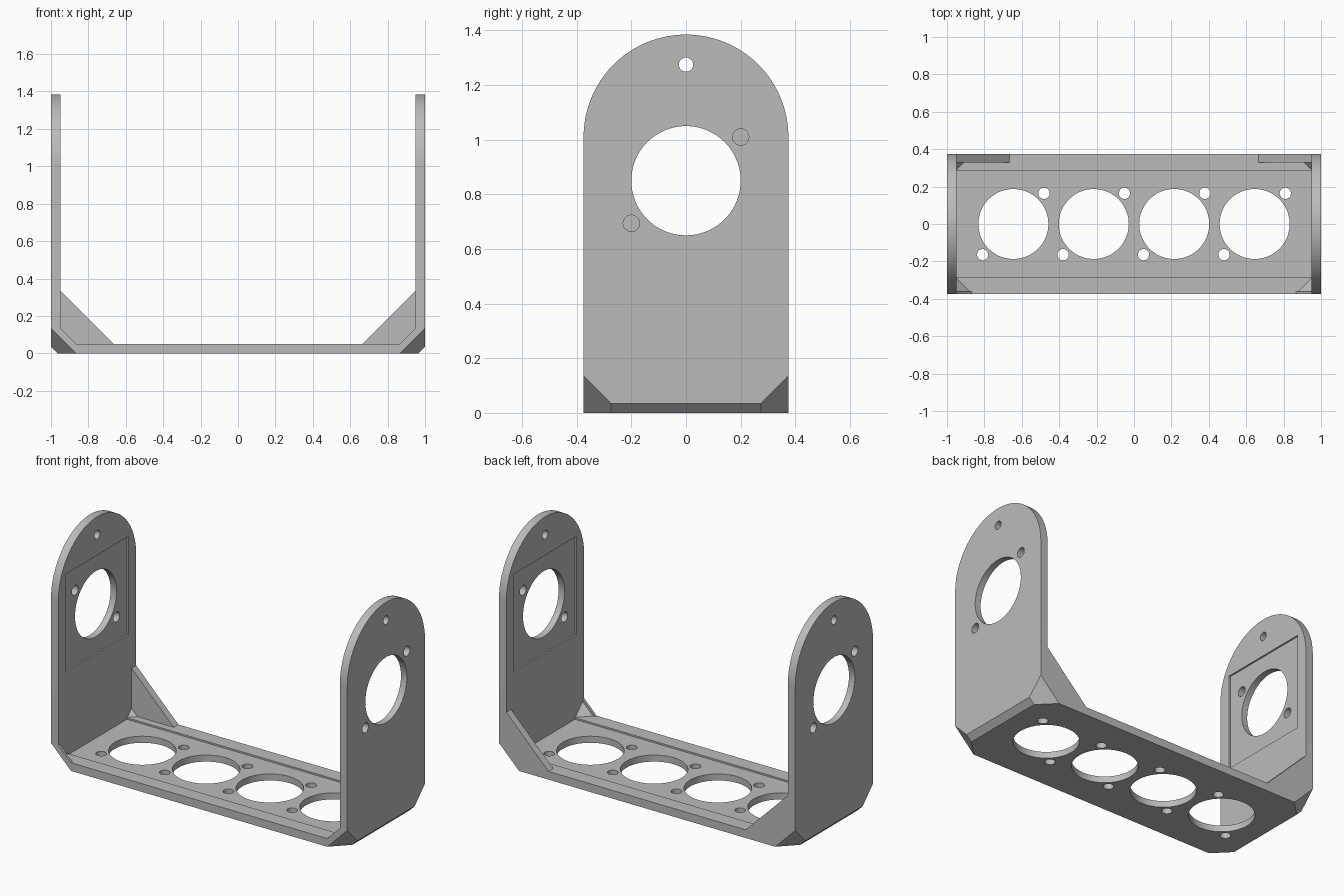
import bpy, bmesh, math
from mathutils import Vector

if "Cube" in bpy.data.objects:
    bpy.data.objects.remove(bpy.data.objects["Cube"], do_unlink=True)

grey = bpy.data.materials.new("plain_grey")
grey.use_nodes = True
grey.diffuse_color = (0.5, 0.5, 0.5, 1)
grey.node_tree.nodes["Principled BSDF"].inputs["Base Color"].default_value = (0.5, 0.5, 0.5, 1)


def to_object(name, bm):
    bmesh.ops.recalc_face_normals(bm, faces=bm.faces)
    mesh = bpy.data.meshes.new(name)
    bm.to_mesh(mesh)
    bm.free()
    mesh.materials.append(grey)
    obj = bpy.data.objects.new(name, mesh)
    bpy.context.collection.objects.link(obj)
    return obj


def prism(name, points, sweep):
    """Extrude a closed outline along a vector."""
    bm = bmesh.new()
    face = bm.faces.new([bm.verts.new(p) for p in points])
    out = bmesh.ops.extrude_face_region(bm, geom=[face], use_keep_orig=True)
    moved = [g for g in out["geom"] if isinstance(g, bmesh.types.BMVert)]
    bmesh.ops.translate(bm, verts=moved, vec=sweep)
    return to_object(name, bm)


def box(name, low, high):
    x, y, z = low
    X, Y, Z = high
    return prism(name, [(x, y, z), (X, y, z), (X, Y, z), (x, Y, z)], (0, 0, Z - z))


def corner(name, apex, sx, sy, leg):
    """Tetrahedron with three square edges running inward and up from its apex."""
    x, y, z = apex
    pts = [(x, y, z), (x - leg, y, z), (x, y - leg, z), (x, y, z + leg)]
    bm = bmesh.new()
    for p in pts:
        bm.verts.new((p[0] * sx, p[1] * sy, p[2]))
    bmesh.ops.convex_hull(bm, input=bm.verts)
    return to_object(name, bm)


def circle(r, n=96):
    return [(r * math.cos(2 * math.pi * i / n), r * math.sin(2 * math.pi * i / n)) for i in range(n)]


def combine(body, tool, operation):
    mod = body.modifiers.new("combine", "BOOLEAN")
    mod.object, mod.operation, mod.solver = tool, operation, "EXACT"
    bpy.context.view_layer.objects.active = body
    bpy.ops.object.modifier_apply(modifier=mod.name)
    bpy.data.objects.remove(tool, do_unlink=True)


def wall_hole(x0, x1, y, z, r):
    tool = prism("hole", [(x0, y + a, z + b) for a, b in circle(r)], (x1 - x0, 0, 0))
    combine(bracket, tool, "DIFFERENCE")


def floor_hole(x, y, r):
    tool = prism("hole", [(x + a, y + b, -0.1) for a, b in circle(r)], (0, 0, 0.3))
    combine(bracket, tool, "DIFFERENCE")


# U-shaped channel with bevelled lower edges
half = [(0.965, 0), (1, 0.035), (1, 1.5), (0.95, 1.5), (0.95, 0.05)]
outline = half + [(-x, z) for x, z in reversed(half)]
bracket = prism("bracket", [(x, -0.5, z) for x, z in outline], (0, 1, 0))

# Rear gussets, small front webs and inner corner fills
for s in (1, -1):
    rear = [(0.97, 0.355), (0.635, 0.02), (0.97, 0.02)]
    combine(bracket, prism("gusset", [(s * x, 0.33, z) for x, z in rear], (0, 0.17, 0)), "UNION")
    web = [(0.97, 0.155), (0.845, 0.03), (0.97, 0.03)]
    combine(bracket, prism("web", [(s * x, -0.5, z) for x, z in web], (0, 0.14, 0)), "UNION")
    for t in (1, -1):
        combine(bracket, corner("fill", (0.97, 0.395, 0.03), s, t, 0.145), "UNION")

# Round the wall tops and trim the depth
arch = [(-0.375, -0.2), (0.375, -0.2)]
arch += [(0.375 * math.cos(math.pi * i / 48), 1.01 + 0.375 * math.sin(math.pi * i / 48)) for i in range(49)]
combine(bracket, prism("arch", [(-1.2, y, z) for y, z in arch], (2.4, 0, 0)), "INTERSECT")

# Cut the four lower corners
for s in (1, -1):
    for t in (1, -1):
        combine(bracket, corner("corner_cut", (1.1, 0.475, -0.1), s, t, 0.435), "DIFFERENCE")

# Shallow recesses in the floor and the inner wall faces
combine(bracket, box("floor_recess", (-0.95, -0.285, 0.04), (0.95, 0.285, 0.2)), "DIFFERENCE")
combine(bracket, box("wall_recess", (-0.96, -0.3, 0.55), (0.96, 0.3, 1.15)), "DIFFERENCE")

# Wall openings and screw holes
wall_hole(-1.2, 1.2, 0, 0.85, 0.2)
wall_hole(-1.2, 1.2, 0, 1.275, 0.026)
for s in (1, -1):
    for t in (1, -1):
        wall_hole(s * 0.8, s * 1.2, s * t * 0.2, 0.852 + t * 0.158, 0.03)

# Row of floor openings with diagonal screw holes
for i in range(4):
    x = -0.645 + 0.43 * i
    floor_hole(x, 0, 0.187)
    for t in (1, -1):
        floor_hole(x + t * 0.164, t * 0.164, 0.03)

bpy.ops.object.select_all(action="DESELECT")
bracket.select_set(True)
bpy.context.view_layer.objects.active = bracket
bpy.ops.object.shade_smooth_by_angle(angle=math.radians(30))
